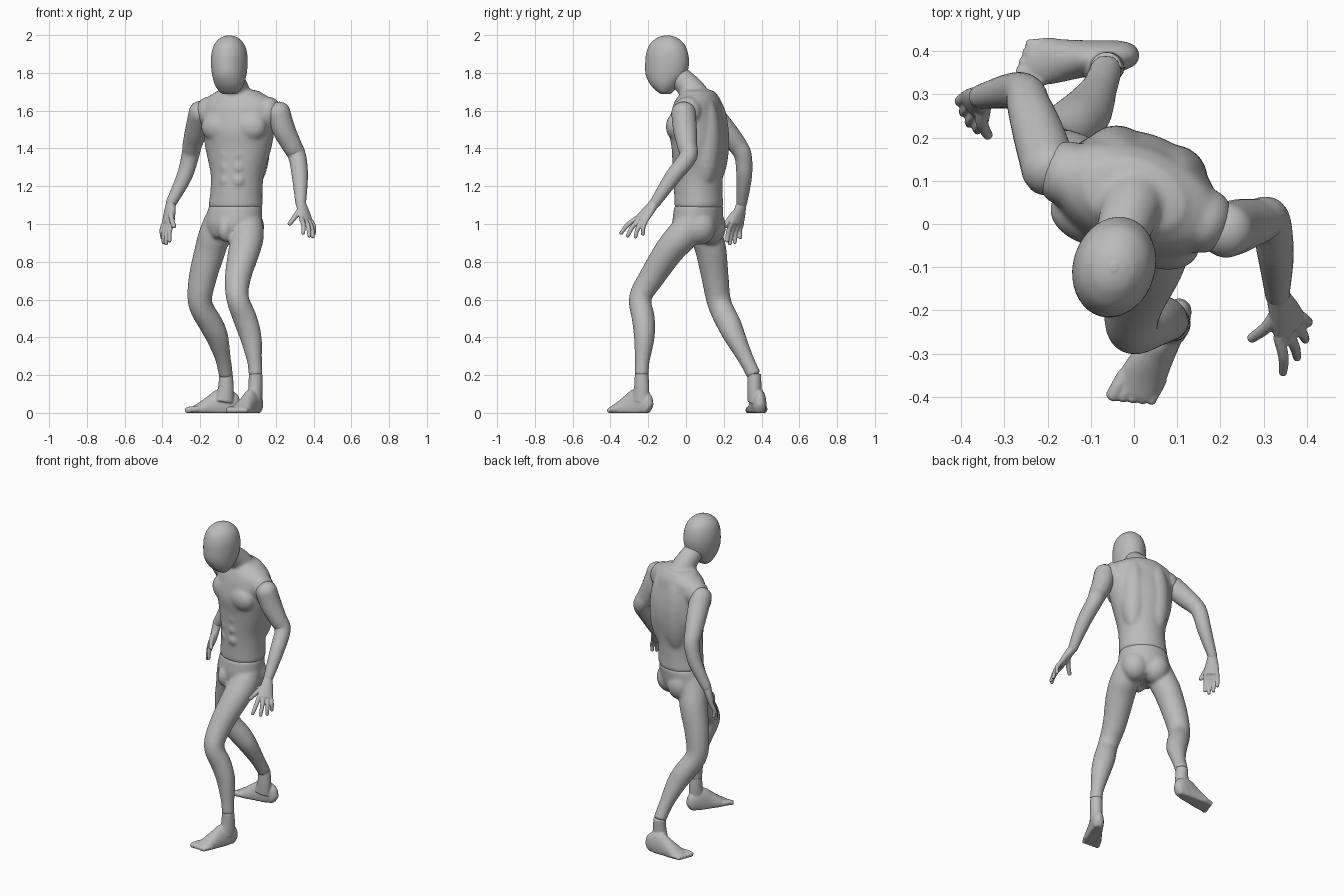
import bpy, bmesh
from math import sin, cos, pi, radians
from mathutils import Vector, Matrix

if "Cube" in bpy.data.objects:
    bpy.data.objects.remove(bpy.data.objects["Cube"], do_unlink=True)

UP = Vector((0, 0, 1))
GREY = (.5, .5, .5, 1)
clay = bpy.data.materials.new("plain grey")
clay.use_nodes = True
clay.diffuse_color = GREY
for node in clay.node_tree.nodes:
    if node.type == "BSDF_PRINCIPLED":
        node.inputs["Base Color"].default_value = GREY


def turned(degrees):
    """Side and front directions of a body part turned about the vertical."""
    a = radians(degrees)
    return Vector((cos(a), -sin(a), 0)), Vector((-sin(a), -cos(a), 0))


def spline(stations, steps):
    """Smooth the stations (x, y, z, half width, half depth)."""
    pts = [tuple(s) if len(s) > 4 else tuple(s) + (s[3],) for s in stations]
    pts = [pts[0]] + pts + [pts[-1]]
    out = []
    for p, q, r, s in zip(pts, pts[1:], pts[2:], pts[3:]):
        for k in range(steps):
            t = k / steps
            out.append([b + t * (c - a) / 2 + t * t * (a - 2.5 * b + 2 * c - d / 2)
                        + t ** 3 * (3 * (b - c) + d - a) / 2
                        for a, b, c, d in zip(p, q, r, s)])
    return out + [list(pts[-1])]


def loft(bm, stations, side, level=False, cap=.6, sides=28, steps=5):
    """Closed tube of elliptical rings with rounded ends."""
    path = spline(stations, steps)
    spots = [Vector(p[:3]) for p in path]
    last = len(path) - 1
    rings = []
    for i, (spot, p) in enumerate(zip(spots, path)):
        run = UP if level else (spots[min(i + 1, last)] - spots[max(i - 1, 0)]).normalized()
        rings.append((spot, run, p[3], p[4]))

    def rounded(ring, sign):
        spot, run, a, b = ring
        return [(spot + run * sign * cap * min(a, b) * sin(t), run, a * cos(t), b * cos(t))
                for t in (pi / 8, pi / 4, pi * .37, pi * .46)]

    rings = rounded(rings[0], -1)[::-1] + rings + rounded(rings[-1], 1)
    loops = []
    for spot, run, a, b in rings:
        u = (side - run * side.dot(run)).normalized()
        v = run.cross(u)
        loops.append([bm.verts.new(spot + u * a * cos(2 * pi * k / sides)
                                   + v * b * sin(2 * pi * k / sides)) for k in range(sides)])
    for low, high in zip(loops, loops[1:]):
        for k in range(sides):
            n = (k + 1) % sides
            bm.faces.new((low[k], low[n], high[n], high[k]))
    bm.faces.new(loops[0][::-1])
    bm.faces.new(loops[-1])


def blob(bm, centre, size, degrees):
    """Ellipsoid muscle mass."""
    m = (Matrix.Translation(centre) @ Matrix.Rotation(-radians(degrees), 4, "Z")
         @ Matrix.Diagonal((*size, 1)))
    bmesh.ops.create_uvsphere(bm, u_segments=24, v_segments=16, radius=1, matrix=m)


def finish(name, bm, voxel=0, relax=3):
    """Make the object; a voxel size fuses its masses into one skin."""
    bmesh.ops.recalc_face_normals(bm, faces=bm.faces)
    mesh = bpy.data.meshes.new(name)
    bm.to_mesh(mesh)
    bm.free()
    mesh.materials.append(clay)
    mesh.polygons.foreach_set("use_smooth", [True] * len(mesh.polygons))
    ob = bpy.data.objects.new(name, mesh)
    bpy.context.collection.objects.link(ob)
    if voxel:
        fuse = ob.modifiers.new("fuse", "REMESH")
        fuse.mode = "VOXEL"
        fuse.voxel_size = voxel
        fuse.use_smooth_shade = True
        soften = ob.modifiers.new("soften", "SMOOTH")
        soften.factor = .5
        soften.iterations = relax


# Head, leaning forward
bm = bmesh.new()
side, front = turned(17)
loft(bm, [(-.046, -.108, 1.69, .04, .026), (-.046, -.11, 1.705, .058, .046),
          (-.046, -.11, 1.74, .077, .08), (-.046, -.105, 1.79, .089, .11),
          (-.046, -.1, 1.85, .095, .118), (-.046, -.1, 1.905, .092, .112),
          (-.046, -.1, 1.95, .078, .094), (-.046, -.1, 1.98, .053, .063),
          (-.046, -.1, 1.993, .03, .036), (-.046, -.1, 1.998, .01, .012)],
     side, level=True, cap=.1, sides=40)
finish("head", bm)

# Torso with neck, shoulders and muscle masses
bm = bmesh.new()
TURN = 19
side, front = turned(TURN)
loft(bm, [(-.013, .068, 1.095, .145, .128), (-.008, .065, 1.18, .139, .127),
          (-.003, .065, 1.27, .144, .13), (.002, .07, 1.4, .178, .142),
          (.004, .062, 1.5, .194, .146), (.005, .06, 1.6, .202, .126),
          (.004, .064, 1.655, .188, .11), (0, .066, 1.693, .132, .088)],
     side, level=True, cap=.25, sides=40)
loft(bm, [(.002, .065, 1.62, .1), (-.01, .03, 1.71, .07), (-.035, -.05, 1.79, .06)], side)
chest = Vector((.003, .062, 0))
for s in (-1, 1):
    blob(bm, chest + side * s * .172 + UP * 1.594, (.061, .076, .08), TURN)
    blob(bm, chest + side * s * .083 + front * .077 + UP * 1.515, (.098, .065, .082), TURN)
    blob(bm, chest + side * s * .07 - front * .068 + UP * 1.44, (.08, .08, .24), TURN)
    for row in range(3):
        blob(bm, chest + side * s * .035 + front * .097 + UP * (1.23 + .07 * row),
             (.036, .037, .04), TURN)
finish("torso", bm, .009, 9)

# Pelvis and striding legs
bm = bmesh.new()
TURN = 25
side, front = turned(TURN)
loft(bm, [(-.03, .055, .93, .115, .105), (-.026, .06, 1, .153, .127),
          (-.013, .068, 1.095, .144, .127)], side, level=True, cap=.1, sides=40)
hips = Vector((-.02, .06, .985))
for s in (-1, 1):
    blob(bm, hips + side * s * .062 - front * .045, (.083, .085, .095), TURN)
blob(bm, hips + front * .105 - UP * .015, (.042, .05, .066), TURN)
loft(bm, [(.05, .04, 1.02, .078), (.052, -.018, .94, .085), (.033, -.087, .86, .085, .078),
          (.0, -.18, .72, .07, .068), (-.003, -.242, .61, .06), (.037, -.226, .5, .064, .06),
          (.068, -.221, .4, .058, .054), (.088, -.232, .27, .039),
          (.093, -.235, .2, .038)], side, cap=.1)
loft(bm, [(-.098, .09, 1.02, .08), (-.125, .108, .94, .084), (-.148, .132, .86, .082),
          (-.188, .155, .71, .074, .071), (-.2, .177, .58, .064), (-.143, .228, .47, .064),
          (-.11, .26, .4, .06, .056), (-.08, .315, .29, .042),
          (-.064, .36, .2, .038)], side, cap=.1)
finish("pelvis_and_legs", bm, .009, 8)

# Arms
side, front = turned(18)
for name, path in (
        ("left_arm", [(.212, -.014, 1.592, .064), (.243, -.005, 1.5, .06, .063),
                      (.283, .005, 1.42, .053), (.314, .01, 1.355, .047),
                      (.328, -.07, 1.25, .042), (.332, -.165, 1.11, .028)]),
        ("right_arm", [(-.195, .126, 1.592, .065), (-.222, .212, 1.49, .059),
                       (-.242, .27, 1.42, .051), (-.253, .302, 1.36, .046),
                       (-.285, .308, 1.25, .041), (-.355, .295, 1.11, .028)])):
    bm = bmesh.new()
    loft(bm, path, side, cap=.85)
    finish(name, bm)


def hand(name, wrist, index, pinky, thumb, tips):
    bm = bmesh.new()
    wrist, index, pinky = Vector(wrist), Vector(index), Vector(pinky)
    middle = (index + pinky) / 2
    across = (pinky - index).normalized()
    back = across.cross(middle - wrist).normalized()
    back = back if back.z > 0 else -back
    loft(bm, [(*wrist, .026), (*wrist.lerp(middle, .5), .039, .023),
              (*middle, .047, .018)], across, cap=.5)

    def finger(base, tip, r):
        bend = base.lerp(tip, .5) + back * .01
        loft(bm, [(*base, r), (*bend, r * .95), (*tip, r * .75)], across, sides=14)

    for k, tip in enumerate(tips):
        finger(index.lerp(pinky, k / 3), Vector(tip), .0132)
    finger(wrist.lerp(index, .35), Vector(thumb), .0155)
    finish(name, bm, .004, 2)


# Hands
hand("left_hand", (.332, -.165, 1.112), (.335, -.262, 1.03), (.388, -.215, 1.012),
     (.272, -.265, 1), [(.345, -.345, .95), (.378, -.31, .935),
                        (.397, -.268, .93), (.402, -.228, .945)])
hand("right_hand", (-.355, .295, 1.112), (-.347, .245, 1.01), (-.392, .294, 1),
     (-.338, .205, .985), [(-.362, .217, .908), (-.381, .232, .893),
                           (-.394, .258, .9), (-.4, .287, .925)])


def foot(name, heel, toe, ankle, inner):
    bm = bmesh.new()
    heel, toe = Vector((*heel, 0)), Vector((*toe, 0))
    d = (toe - heel).normalized()
    across = Vector((d.y, -d.x, 0)) * inner
    # Heel to ball, lowered so that the sole can be flattened
    rows = [(.07, .03, .07), (.16, .037, .115), (.3, .04, .13), (.48, .045, .098),
            (.7, .053, .056), (.84, .048, .034)]
    loft(bm, [(*(heel.lerp(toe, t) + UP * h * .35), w, h * .65) for t, w, h in rows], across)
    # Ankle
    base = Vector((*ankle, 0))
    loft(bm, [(*(base + UP * .205), .036), (*(base + UP * .13), .037, .042),
              (*(base + d * .01 + UP * .06), .036, .05)], across, cap=.1)
    # Toes, large to small
    for k in range(5):
        shift = across * (.04 - .021 * k)
        r = .017 - .0015 * k
        loft(bm, [(*(heel.lerp(toe, t - .028 * k) + shift + UP * z), r)
                  for t, z in ((.76, .02), (.88, .018), (.96, .012))], across, sides=14)
    for v in bm.verts:
        v.co.z = max(v.co.z, 0)
    finish(name, bm, .005, 2)


# Feet
foot("left_foot", (.113, -.185), (-.02, -.428), (.093, -.235), 1)
foot("right_foot", (.003, .392), (-.285, .37), (-.064, .362), -1)
